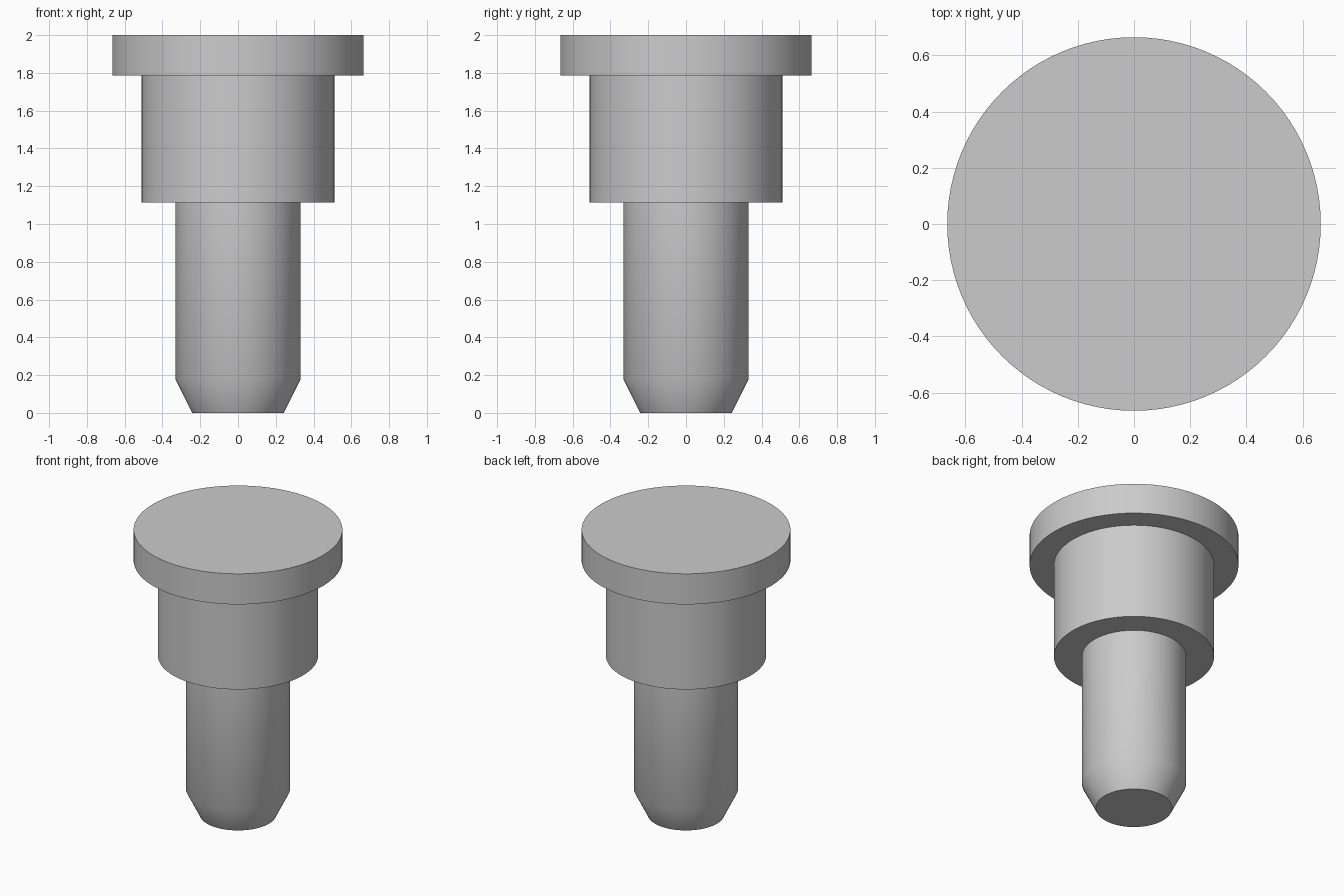
import bpy
import bmesh
import math
from mathutils import Vector

cube = bpy.data.objects.get("Cube")
if cube:
    bpy.data.objects.remove(cube, do_unlink=True)

SEGMENTS = 96

grey = bpy.data.materials.new("plain grey")
colour = (0.6, 0.6, 0.6, 1)
grey.use_nodes = True
grey.diffuse_color = colour
grey.node_tree.nodes["Principled BSDF"].inputs["Base Color"].default_value = colour

# Half profile of the stepped pin as (radius, height), from tip to head
profile = [
    (0, 0), (0.243, 0),           # flat tip
    (0.332, 0.18),                # tapered lead-in
    (0.332, 1.115),               # shank
    (0.51, 1.115), (0.51, 1.785), # shoulder
    (0.665, 1.785), (0.665, 2),   # head flange
    (0, 2),
]

# Lathe the profile around the vertical axis
bm = bmesh.new()
verts = [bm.verts.new((r, 0, z)) for r, z in profile]
edges = [bm.edges.new(pair) for pair in zip(verts, verts[1:])]
bmesh.ops.spin(bm, geom=verts + edges, cent=Vector(), axis=Vector((0, 0, 1)),
               angle=math.tau, steps=SEGMENTS, use_duplicate=False)
bmesh.ops.remove_doubles(bm, verts=bm.verts[:], dist=0.0001)
bmesh.ops.recalc_face_normals(bm, faces=bm.faces[:])

mesh = bpy.data.meshes.new("stepped_pin")
bm.to_mesh(mesh)
bm.free()
mesh.materials.append(grey)

pin = bpy.data.objects.new("stepped_pin", mesh)
bpy.context.collection.objects.link(pin)

# Smooth walls, sharp steps
bpy.ops.object.select_all(action="DESELECT")
pin.select_set(True)
bpy.context.view_layer.objects.active = pin
bpy.ops.object.shade_smooth_by_angle(angle=math.radians(30))
